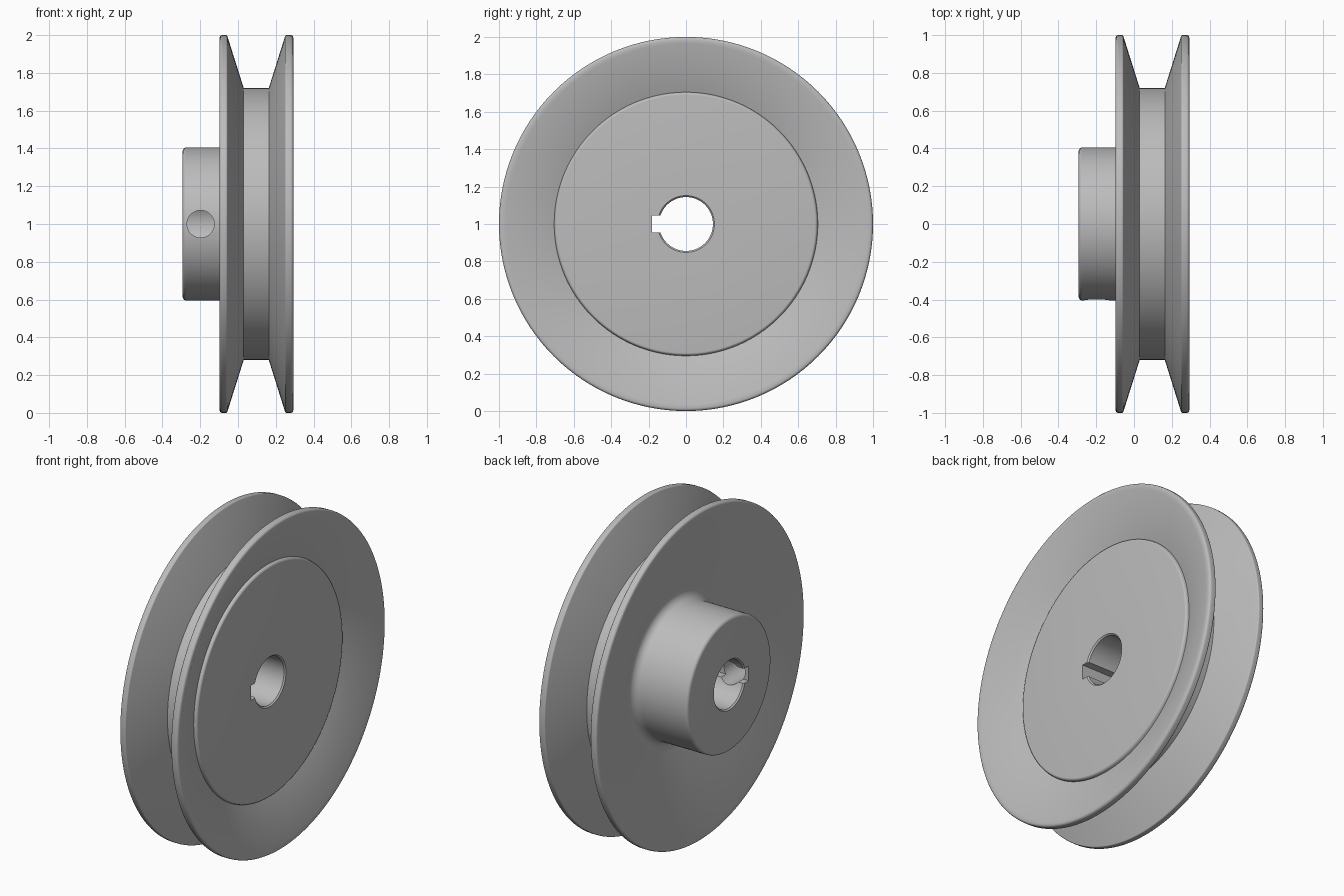
import bpy, bmesh, math
from mathutils import Vector, Matrix

cube = bpy.data.objects.get("Cube")
if cube:
    bpy.data.objects.remove(cube, do_unlink=True)

SEGMENTS = 128
CENTRE = Vector((0, 0, 1))

metal = bpy.data.materials.new("plain grey metal")
metal.use_nodes = True
GREY = (0.5, 0.5, 0.5, 1)
metal.diffuse_color = GREY
metal.node_tree.nodes["Principled BSDF"].inputs["Base Color"].default_value = GREY


def rounded(corners, steps=5):
    """Round each (x, radius, fillet) corner of a closed profile."""
    out = []
    for i, (x, r, f) in enumerate(corners):
        p = Vector((x, r))
        if f == 0:
            out.append(p)
            continue
        a = (Vector(corners[i - 1][:2]) - p).normalized()
        b = (Vector(corners[(i + 1) % len(corners)][:2]) - p).normalized()
        half = a.angle(b) / 2
        centre = p + (a + b).normalized() * (f / math.sin(half))
        start = p + a * (f / math.tan(half)) - centre
        end = p + b * (f / math.tan(half)) - centre
        sweep = start.angle_signed(end)
        for k in range(steps + 1):
            t = -sweep * k / steps
            out.append(centre + Matrix.Rotation(t, 2) @ start)
    return out


def make_object(name, bm):
    bmesh.ops.recalc_face_normals(bm, faces=bm.faces)
    mesh = bpy.data.meshes.new(name)
    bm.to_mesh(mesh)
    bm.free()
    mesh.materials.append(metal)
    ob = bpy.data.objects.new(name, mesh)
    bpy.context.collection.objects.link(ob)
    return ob


def lathe(name, profile):
    """Spin a closed (x, radius) profile around the x axis."""
    bm = bmesh.new()
    rings = []
    for i in range(SEGMENTS):
        a = math.tau * i / SEGMENTS
        rings.append([bm.verts.new((p.x, p.y * math.cos(a), 1 + p.y * math.sin(a)))
                      for p in profile])
    n = len(profile)
    for i in range(SEGMENTS):
        r, s = rings[i], rings[(i + 1) % SEGMENTS]
        for j in range(n):
            k = (j + 1) % n
            bm.faces.new((r[j], r[k], s[k], s[j]))
    return make_object(name, bm)


# Pulley cross-section: hub, dished back, V groove, dished front, raised disc, bore
pulley = lathe("pulley_wheel", rounded([
    (-0.293, 0.152, 0),
    (-0.293, 0.405, 0.02),
    (0.085, 0.405, 0.05),
    (-0.098, 0.965, 0),
    (-0.098, 1.0, 0.015),
    (-0.058, 1.0, 0.008),
    (0.030, 0.72, 0),
    (0.163, 0.72, 0),
    (0.251, 1.0, 0.008),
    (0.293, 1.0, 0.015),
    (0.293, 0.965, 0),
    (0.196, 0.705, 0),
    (0.216, 0.700, 0.014),
    (0.216, 0.152, 0),
    (0.208, 0.144, 0),
    (-0.285, 0.144, 0),
]))

# Keyway slot through the bore, on the front side
bm = bmesh.new()
bmesh.ops.create_cube(bm, size=1, matrix=Matrix.Translation(CENTRE + Vector((0, -0.118, 0)))
                      @ Matrix.Diagonal((1, 0.13, 0.09, 1)))
keyway = make_object("keyway_cutter", bm)

# Set screw hole through the front of the hub
bm = bmesh.new()
bmesh.ops.create_cone(bm, cap_ends=True, segments=48, radius1=0.072, radius2=0.072, depth=0.45,
                      matrix=Matrix.Translation(CENTRE + Vector((-0.198, -0.28, 0)))
                      @ Matrix.Rotation(math.pi / 2, 4, 'X'))
screw_hole = make_object("screw_hole_cutter", bm)

# Cut both, then discard the cutters
bpy.ops.object.select_all(action='DESELECT')
bpy.context.view_layer.objects.active = pulley
pulley.select_set(True)
for cutter in (keyway, screw_hole):
    cutter.hide_render = True
    mod = pulley.modifiers.new(cutter.name, 'BOOLEAN')
    mod.operation = 'DIFFERENCE'
    mod.solver = 'EXACT'
    mod.object = cutter
    bpy.ops.object.modifier_apply(modifier=mod.name)
    bpy.data.objects.remove(cutter, do_unlink=True)

bpy.ops.object.shade_smooth_by_angle(angle=math.radians(30))
